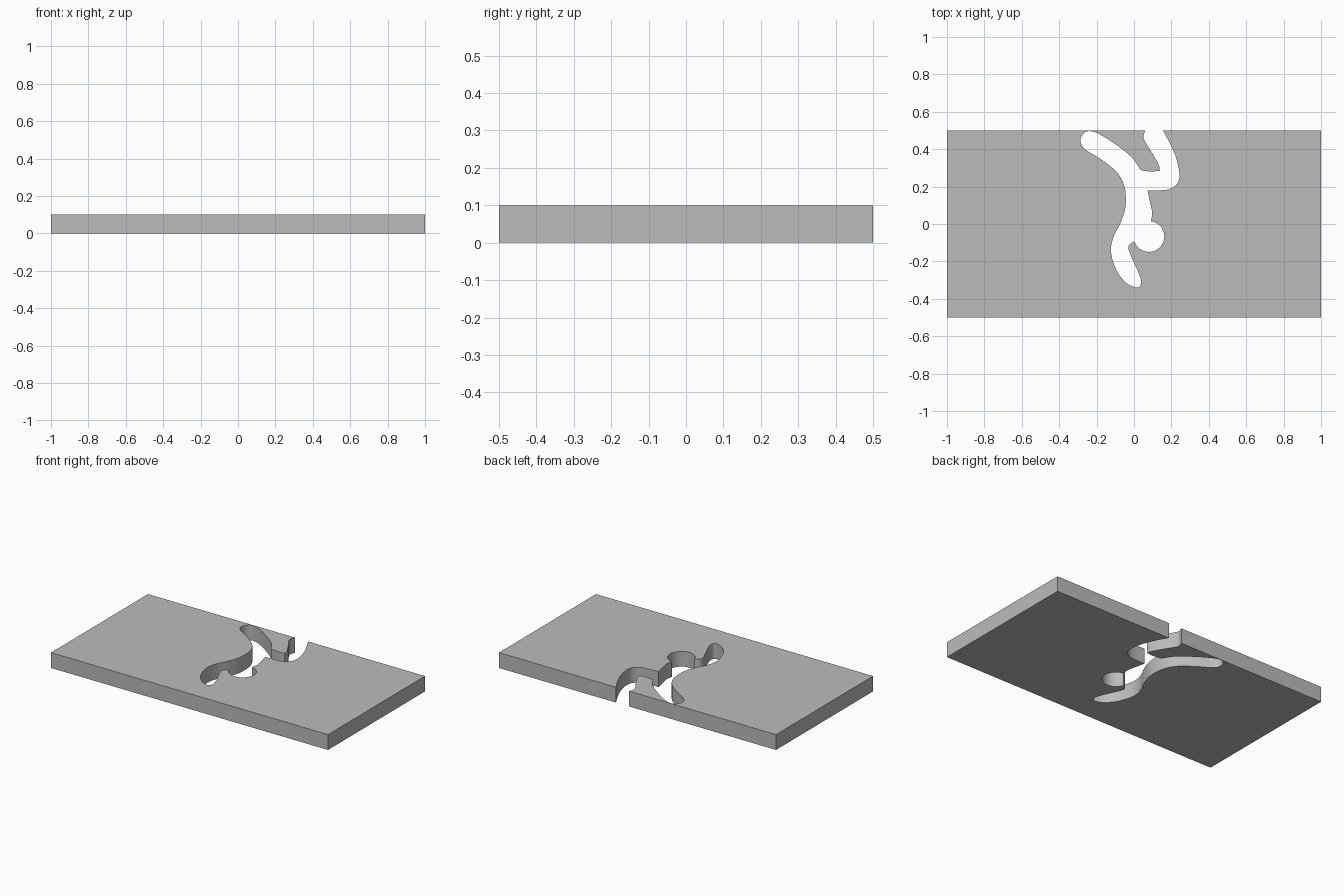
import bpy, bmesh, math
from mathutils import Vector

if "Cube" in bpy.data.objects:
    bpy.data.objects.remove(bpy.data.objects["Cube"])

THICK = 0.1


def smooth(points, steps=6):
    """Catmull-Rom curve through the points; ends stay sharp."""
    p = [Vector(q) for q in points]
    p = [2 * p[0] - p[1]] + p + [2 * p[-1] - p[-2]]
    out = []
    for a, b, c, d in zip(p, p[1:], p[2:], p[3:]):
        for i in range(steps):
            t = i / steps
            out.append(0.5 * (2 * b + (c - a) * t + (2 * a - 5 * b + 4 * c - d) * t * t
                              + (3 * b - a - 3 * c + d) * t ** 3))
    return out + [p[-2]]


def arc(cx, cy, r, start, end, n=28):
    return [Vector((cx + r * math.cos(math.radians(start + (end - start) * i / n)),
                    cy + r * math.sin(math.radians(start + (end - start) * i / n))))
            for i in range(n + 1)]


# Bent limb, outer side, open to the back edge
limb_outer = smooth([(0.155, 0.5), (0.19, 0.435), (0.225, 0.355), (0.243, 0.265),
                     (0.23, 0.215), (0.19, 0.187), (0.14, 0.18), (0.072, 0.18)])
# Right side of the torso
torso_right = smooth([(0.072, 0.18), (0.085, 0.12), (0.097, 0.06), (0.09, 0.015)])
# Round head
head = arc(0.08, -0.067, 0.082, 83, -161)
# Arm, left side of the torso and the long straight leg
arm_and_leg = smooth([(0.002, -0.094), (-0.022, -0.108), (-0.03, -0.13), (-0.01, -0.185), (0.02, -0.25),
                      (0.038, -0.305), (0.03, -0.334), (0.005, -0.338), (-0.045, -0.312),
                      (-0.095, -0.245), (-0.123, -0.15), (-0.11, -0.07), (-0.075, 0.0),
                      (-0.046, 0.09), (-0.05, 0.195), (-0.09, 0.275), (-0.175, 0.345),
                      (-0.262, 0.4), (-0.286, 0.445), (-0.268, 0.486), (-0.232, 0.496),
                      (-0.18, 0.477), (-0.09, 0.42), (-0.01, 0.355), (0.035, 0.288)])
# Bent limb, inner side
limb_under = smooth([(0.035, 0.288), (0.085, 0.281), (0.138, 0.284)])
limb_inner = smooth([(0.138, 0.284), (0.132, 0.315), (0.1, 0.375), (0.065, 0.43),
                     (0.05, 0.465), (0.06, 0.5)])

# Plate outline runs round the rectangle and back along the cut
corners = [Vector(c) for c in [(-1, 0.5), (-1, -0.5), (1, -0.5), (1, 0.5)]]
outline = []
for q in corners + limb_outer + torso_right + head + arm_and_leg + limb_under + limb_inner:
    if not outline or (q - outline[-1]).length > 3e-3:
        outline.append(q)

# Flat plate with a figure-shaped opening
bm = bmesh.new()
face = bm.faces.new([bm.verts.new((q.x, q.y, 0)) for q in outline])
grown = bmesh.ops.extrude_face_region(bm, geom=[face], use_keep_orig=True)
bmesh.ops.translate(bm, vec=(0, 0, THICK),
                    verts=[v for v in grown["geom"] if isinstance(v, bmesh.types.BMVert)])
bmesh.ops.recalc_face_normals(bm, faces=bm.faces)
bmesh.ops.triangulate(bm, faces=[f for f in bm.faces if len(f.verts) > 4])
mesh = bpy.data.meshes.new("cutout_plate")
bm.to_mesh(mesh)
bm.free()
plate = bpy.data.objects.new("cutout_plate", mesh)
bpy.context.collection.objects.link(plate)

# Darker grey finish
grey = bpy.data.materials.new("mid_grey")
grey.diffuse_color = (0.5, 0.5, 0.5, 1)
grey.use_nodes = True
grey.node_tree.nodes["Principled BSDF"].inputs["Base Color"].default_value = grey.diffuse_color
mesh.materials.append(grey)

bpy.context.view_layer.objects.active = plate
plate.select_set(True)
bpy.ops.object.shade_smooth_by_angle(angle=math.radians(30))
